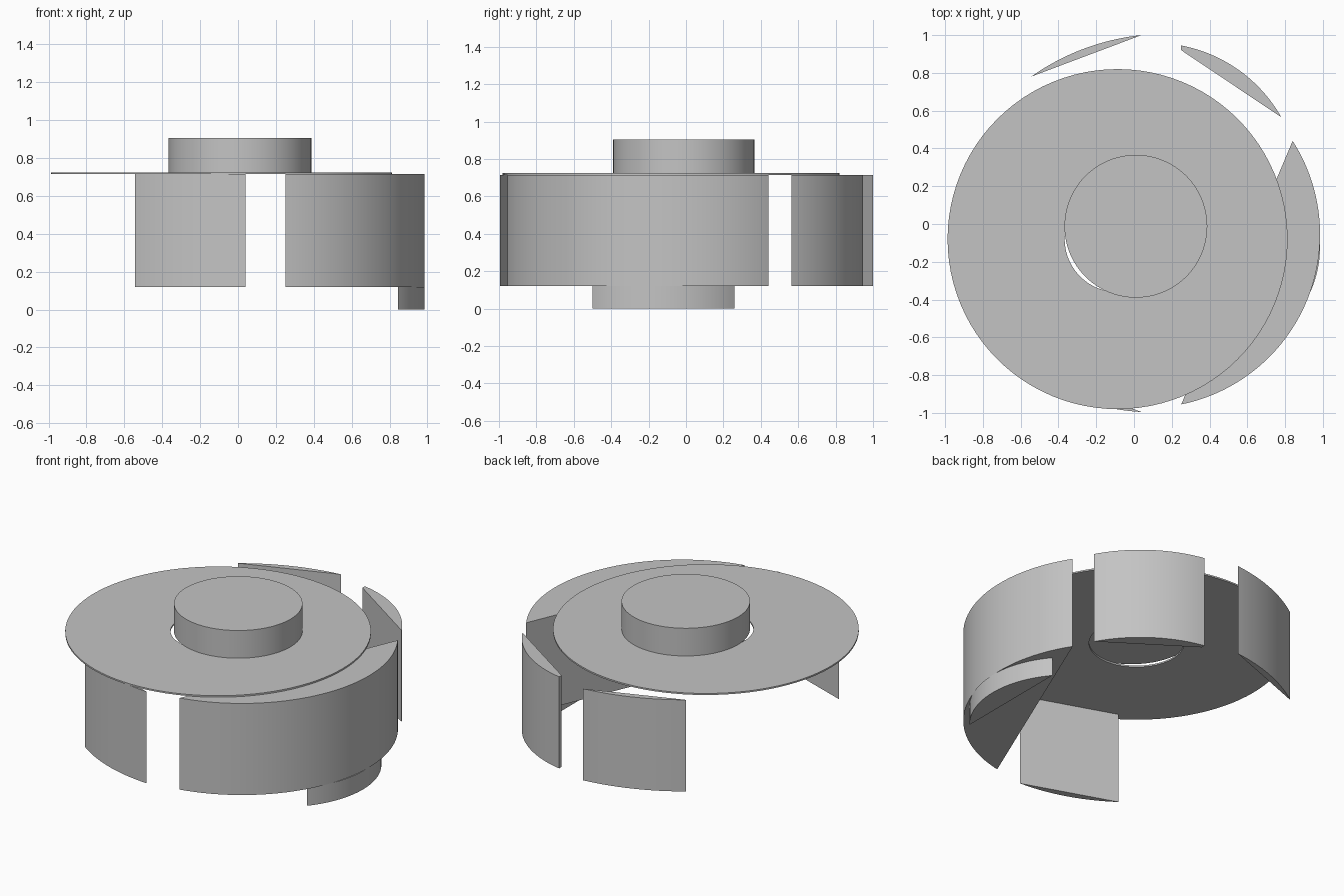
import bpy, bmesh, math
from mathutils import Vector

cube = bpy.data.objects.get("Cube")
if cube:
    bpy.data.objects.remove(cube, do_unlink=True)

grey = bpy.data.materials.new("plain grey")
grey.use_nodes = True
colour = (0.55, 0.55, 0.55, 1)
grey.diffuse_color = colour
grey.node_tree.nodes["Principled BSDF"].inputs["Base Color"].default_value = colour


def finish(name, bm):
    """Turn a bmesh into a shaded grey object."""
    bmesh.ops.recalc_face_normals(bm, faces=bm.faces)
    mesh = bpy.data.meshes.new(name)
    bm.to_mesh(mesh)
    bm.free()
    mesh.materials.append(grey)
    ob = bpy.data.objects.new(name, mesh)
    bpy.context.collection.objects.link(ob)
    bpy.ops.object.select_all(action='DESELECT')
    ob.select_set(True)
    bpy.context.view_layer.objects.active = ob
    bpy.ops.object.shade_smooth_by_angle(angle=math.radians(20))
    return ob


def prism(name, outline, z0, z1):
    bm = bmesh.new()
    face = bm.faces.new([bm.verts.new((x, y, z0)) for x, y in outline])
    new = bmesh.ops.extrude_face_region(bm, geom=[face])["geom"]
    top = [v for v in new if isinstance(v, bmesh.types.BMVert)]
    bmesh.ops.translate(bm, verts=top, vec=(0, 0, z1 - z0))
    return finish(name, bm)


def circle(cx, cy, r, n=96):
    return [(cx + r * math.cos(math.tau * i / n), cy + r * math.sin(math.tau * i / n))
            for i in range(n)]


def arc(start, end, bulge, n=32):
    """Arc from start to end, bulging to the right of the travel direction."""
    a, b = Vector(start), Vector(end)
    half = (b - a).length / 2
    along = (b - a).normalized()
    out = Vector((along.y, -along.x))
    r = (half * half + bulge * bulge) / (2 * bulge)
    centre = (a + b) / 2 + out * (bulge - r)
    sweep = math.asin(half / r)
    points = []
    for i in range(n + 1):
        t = sweep * (2 * i / n - 1)
        points.append(tuple(centre + along * r * math.sin(t) + out * r * math.cos(t)))
    return points


# Curved wall blocks, each a flat chord closed by an arc
low, high = 0.12, 0.715
prism("side_wall", arc((0.25, -0.955), (0.84, 0.44), 0.399, 64), low, high)
prism("back_left_wall", arc((0.78, 0.565), (0.25, 0.945), 0.072) + [(0.25, 0.92)], low, high)
prism("back_right_wall", arc((0.04, 1.0), (-0.545, 0.78), 0.04), low, high)
prism("front_right_wall", arc((-0.545, -0.79), (0.04, -0.995), 0.045), low, high)

# Foot below the side wall
prism("foot", arc((0.845, -0.5), (0.845, 0.26), 0.14), 0, low)

# Thin plate with a round hole
bm = bmesh.new()
rings = [[bm.verts.new((x, y, z)) for x, y in circle(-0.087, -0.08, r)]
         for r, z in ((0.9, 0.715), (0.9, 0.725), (0.28, 0.725), (0.28, 0.715))]
for k, ring in enumerate(rings):
    nxt = rings[(k + 1) % len(rings)]
    for i in range(len(ring)):
        j = (i + 1) % len(ring)
        bm.faces.new((ring[i], ring[j], nxt[j], nxt[i]))
finish("top_plate", bm)

# Hub resting on the plate
prism("hub", circle(0.01, -0.012, 0.378), 0.725, 0.905)
